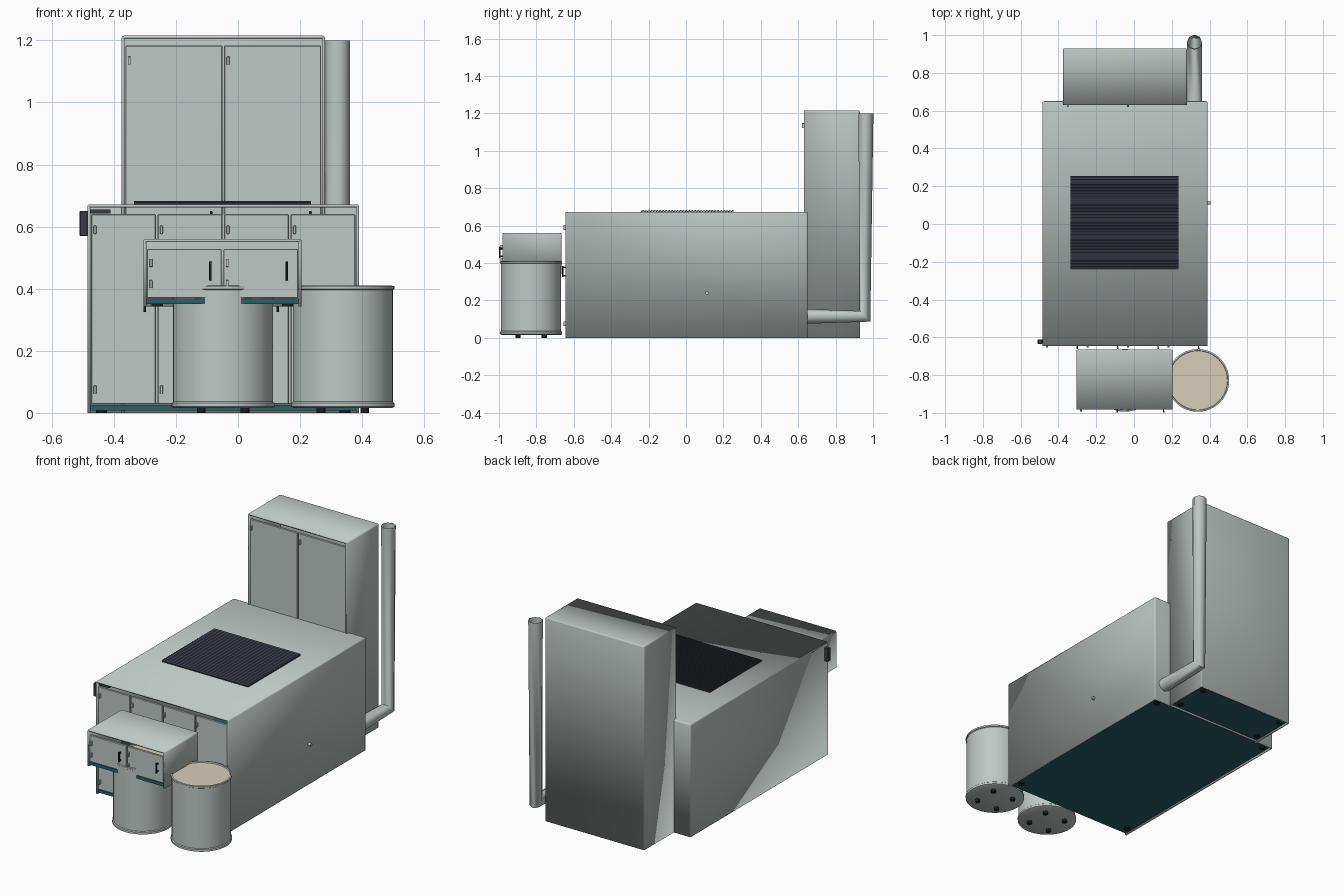
import bpy, bmesh, math
from mathutils import Matrix, Vector

if "Cube" in bpy.data.objects:
    bpy.data.objects.remove(bpy.data.objects["Cube"])


def material(name, rgb):
    m = bpy.data.materials.new(name)
    m.use_nodes = True
    m.diffuse_color = (*rgb, 1)
    m.node_tree.nodes["Principled BSDF"].inputs["Base Color"].default_value = (*rgb, 1)
    return m


GREY = material("pale grey paint", (0.52, 0.58, 0.56))
TEAL = material("dark teal", (0.022, 0.12, 0.14))
DARK = material("charcoal", (0.04, 0.046, 0.064))
BLACK = material("black rubber", (0.012, 0.013, 0.015))
BEIGE = material("beige lid", (0.68, 0.61, 0.48))


def finish(bm, name, *mats):
    mesh = bpy.data.meshes.new(name)
    bm.to_mesh(mesh)
    bm.free()
    for m in mats:
        mesh.materials.append(m)
    ob = bpy.data.objects.new(name, mesh)
    bpy.context.collection.objects.link(ob)
    return ob


def cube(bm, lo, hi):
    lo, hi = Vector(lo), Vector(hi)
    mat = Matrix.Translation((lo + hi) / 2) @ Matrix.Diagonal((*(hi - lo), 1))
    return bmesh.ops.create_cube(bm, size=1, matrix=mat)["verts"]


def box(name, lo, hi, mat, bevel=0):
    bm = bmesh.new()
    cube(bm, lo, hi)
    if bevel:
        bmesh.ops.bevel(bm, geom=bm.edges[:], offset=bevel, segments=1, affect="EDGES")
    return finish(bm, name, mat)


def smooth(ob, angle=35):
    bpy.ops.object.select_all(action="DESELECT")
    ob.select_set(True)
    bpy.context.view_layer.objects.active = ob
    bpy.ops.object.shade_smooth_by_angle(angle=math.radians(angle))


def cylinder(name, centre, r, depth, mat, sides=16, axis="Z"):
    bm = bmesh.new()
    turn = Matrix.Rotation(math.pi / 2, 4, "Y") if axis == "X" else Matrix()
    bmesh.ops.create_cone(bm, cap_ends=True, segments=sides, radius1=r, radius2=r,
                          depth=depth, matrix=Matrix.Translation(centre) @ turn)
    ob = finish(bm, name, mat)
    smooth(ob)
    return ob


def shell(name, lo, hi, wall=0.01):
    """Sheet metal casing, open at the front and underneath."""
    bm = bmesh.new()
    cube(bm, lo, hi)
    bm.normal_update()
    openings = [f for f in bm.faces if f.normal.y < -0.5 or f.normal.z < -0.5]
    bmesh.ops.delete(bm, geom=openings, context="FACES")
    edges = [e for e in bm.edges if len(e.link_faces) == 2]
    bmesh.ops.bevel(bm, geom=edges, offset=0.008, segments=3, profile=0.5, affect="EDGES")
    ob = finish(bm, name, GREY)
    sheet = ob.modifiers.new("sheet", "SOLIDIFY")
    sheet.thickness = wall
    sheet.offset = -1
    smooth(ob, 50)


def cabinet(name, lo, hi, doors, handle_z, hinge_zs, foot_r=0.018):
    (x0, y0, z0), (x1, y1, z1) = lo, hi
    shell(name + "_casing", lo, hi)
    box(name + "_floor", (x0 + .01, y0 + .004, z0 + .008), (x1 - .01, y1 - .01, z0 + .026), TEAL)
    # doors with hinges on one side and a bar handle on the other
    pitch = (x1 - x0 - 0.018) / doors
    for i in range(doors):
        a = x0 + 0.009 + i * pitch + 0.003
        b = a + pitch - 0.006
        tag = f"{name}_door_{i + 1}"
        box(tag, (a, y0 + .003, z0 + .028), (b, y0 + .016, z1 - .032), GREY, .002)
        for z in hinge_zs:
            box(tag + "_hinge", (a + .008, y0 - .010, z - .013),
                (a + .017, y0 + .004, z + .013), GREY, .001)
        hx = b - 0.036
        box(tag + "_handle", (hx - .004, y0 - .017, handle_z - .03),
            (hx + .004, y0 - .009, handle_z + .03), BLACK, .001)
        for s in (-1, 1):
            zc = handle_z + s * 0.022
            box(tag + "_handle_post", (hx - .003, y0 - .010, zc - .004),
                (hx + .003, y0 + .004, zc + .004), BLACK)
    # feet
    for fx in (x0 + .045, x1 - .045):
        for fy in (y0 + .06, y1 - .04):
            cylinder(name + "_foot", (fx, fy, z0 + .005), foot_r, .01, BLACK)


cabinet("main_cabinet", (-.485, -.645, 0), (.39, .65, .672), 4, .355, (.59, .075))
cabinet("rear_cabinet", (-.375, .63, 0), (.28, .93, 1.215), 2, .62, (1.135, .12))
cabinet("small_cabinet", (-.305, -.982, .342), (.205, -.665, .56), 2, .457, (.483, .415))

# roof louvre grille
box("grille_base", (-.335, -.24, .670), (.235, .255, .675), DARK)
bm = bmesh.new()
COUNT = 32
step = 0.495 / COUNT
for i in range(COUNT):
    y = -0.24 + (i + 0.5) * step
    slat = cube(bm, (-.335, y - .0068, .677), (.235, y + .0068, .681))
    bmesh.ops.rotate(bm, verts=slat, cent=(0, y, .679), matrix=Matrix.Rotation(0.35, 3, "X"))
finish(bm, "grille_slats", DARK)


def drum(name, x, y):
    """Lathed drum with rolled rims and a recessed lid."""
    profile = [(0, .016), (.158, .016), (.166, .02), (.166, .032), (.161, .036),
               (.161, .396), (.166, .399), (.166, .408), (.158, .41), (.156, .402), (0, .402)]
    bm = bmesh.new()
    verts = [bm.verts.new((r, 0, z)) for r, z in profile]
    edges = [bm.edges.new(p) for p in zip(verts, verts[1:])]
    bmesh.ops.spin(bm, geom=verts + edges, cent=(0, 0, 0), axis=(0, 0, 1),
                   angle=math.tau, steps=48, use_duplicate=False)
    bmesh.ops.remove_doubles(bm, verts=bm.verts[:], dist=1e-5)
    bmesh.ops.recalc_face_normals(bm, faces=bm.faces[:])
    for f in bm.faces:
        c = f.calc_center_median()
        if f.normal.z > 0.99 and c.to_2d().length < 0.15:
            f.material_index = 1
    bmesh.ops.translate(bm, verts=bm.verts[:], vec=(x, y, 0))
    smooth(finish(bm, name, GREY, BEIGE))
    for k in range(4):
        a = math.pi / 4 + k * math.pi / 2
        cylinder(name + "_foot", (x + .1 * math.cos(a), y + .1 * math.sin(a), .009),
                 .014, .018, BLACK, 12)


drum("drum_under_cabinet", -.048, -.828)
drum("drum_beside_cabinet", .338, -.828)

# exhaust pipe: octagonal rings joined through a mitred elbow
bm = bmesh.new()
rings = []
for centre, tilt in (((.32, .64, .115), 0), ((.32, .957, .115), 45), ((.32, .962, 1.2), 90)):
    t = math.radians(tilt)
    up = Vector((0, -math.sin(t), math.cos(t)))
    rings.append([bm.verts.new(Vector(centre) + 0.04 * (
        Vector((1, 0, 0)) * math.cos(k * math.tau / 8) + up * math.sin(k * math.tau / 8)))
        for k in range(8)])
for r0, r1 in zip(rings, rings[1:]):
    for k in range(8):
        n = (k + 1) % 8
        bm.faces.new((r0[k], r0[n], r1[n], r1[k]))
bmesh.ops.recalc_face_normals(bm, faces=bm.faces[:])
smooth(finish(bm, "exhaust_pipe", GREY), 60)

# side knob and the switch unit at the front corner
cylinder("side_knob", (.396, .112, .24), .009, .02, GREY, 16, "X")
box("switch_unit", (-.51, -.634, .57), (-.484, -.612, .65), DARK, .002)
box("switch_bracket", (-.475, -.63, .642), (-.41, -.60, .655), DARK)
